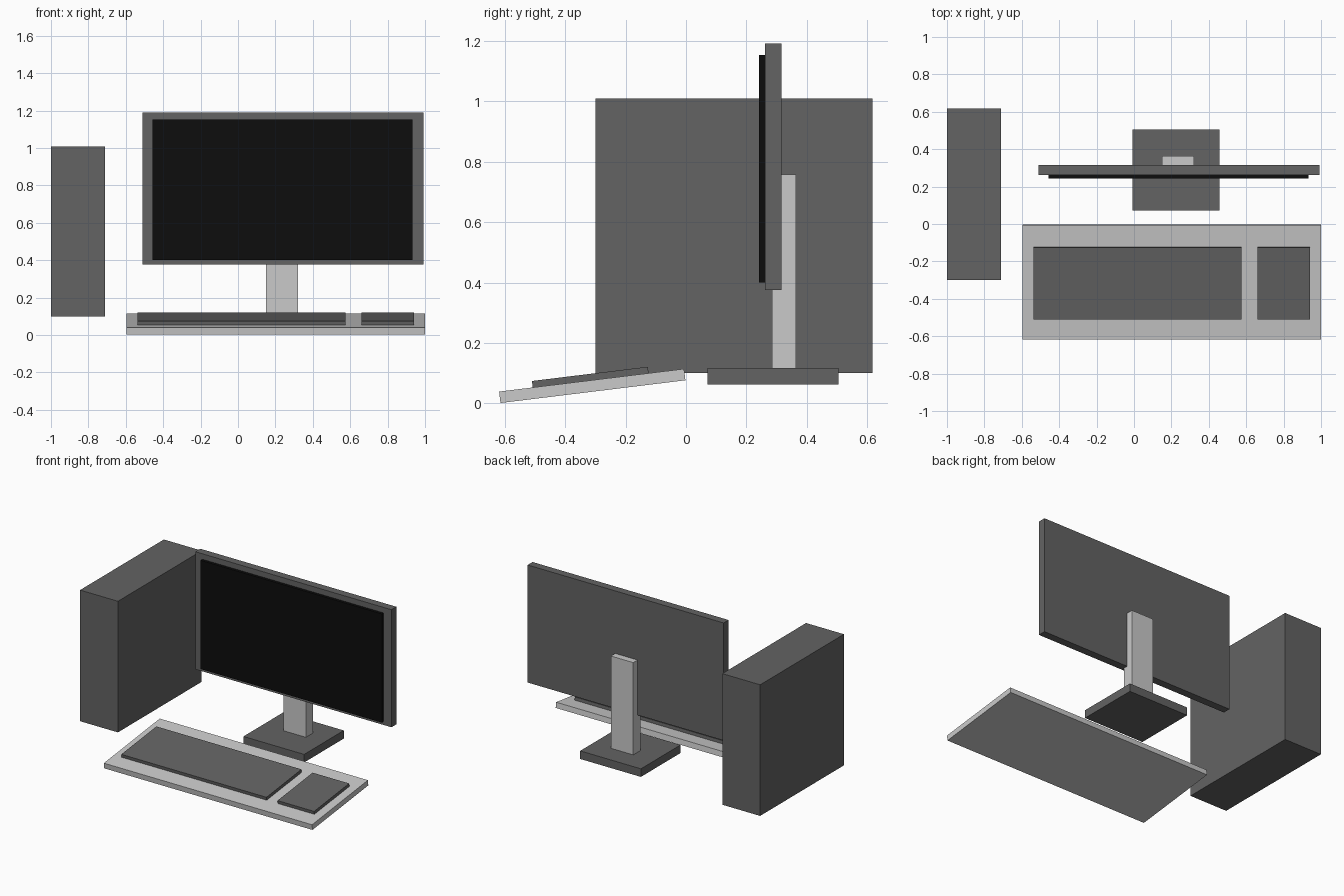
import bpy
import math
from mathutils import Matrix, Vector

default = bpy.data.objects.get("Cube")
if default:
    bpy.data.objects.remove(default, do_unlink=True)


def material(name, r, g, b):
    mat = bpy.data.materials.new(name)
    mat.use_nodes = True
    mat.diffuse_color = (r, g, b, 1)
    mat.node_tree.nodes["Principled BSDF"].inputs["Base Color"].default_value = (r, g, b, 1)
    return mat


dark_grey = material("dark grey", 0.125, 0.125, 0.125)
light_grey = material("light grey", 0.59, 0.59, 0.59)
black = material("screen black", 0.004, 0.004, 0.004)


def box(name, x, y, z, mat, frame=Matrix()):
    """Box spanning the x, y and z ranges, placed in the given frame."""
    bpy.ops.mesh.primitive_cube_add(size=1)
    obj = bpy.context.object
    obj.name = name
    size = Vector((x[1] - x[0], y[1] - y[0], z[1] - z[0]))
    centre = Vector((sum(x), sum(y), sum(z))) / 2
    obj.data.transform(Matrix.Translation(centre) @ Matrix.Diagonal(size).to_4x4())
    obj.matrix_world = frame
    obj.data.materials.append(mat)
    return obj


# Computer tower
box("tower", (-1, -0.71), (-0.3, 0.617), (0.1, 1.008), dark_grey)

# Monitor on its stand
box("monitor_base", (-0.008, 0.457), (0.071, 0.505), (0.062, 0.118), dark_grey)
box("monitor_stand", (0.15, 0.321), (0.285, 0.363), (0.11, 0.757), light_grey)
box("monitor_body", (-0.51, 0.992), (0.262, 0.316), (0.376, 1.19), dark_grey)
box("screen", (-0.456, 0.932), (0.242, 0.265), (0.4, 1.152), black)

# Keyboard, tilted up towards the back
tilt = Matrix.Translation((0, -0.31, 0.058)) @ Matrix.Rotation(math.radians(7), 4, "X")
box("keyboard_body", (-0.595, 1), (-0.308, 0.308), (-0.019, 0.019), light_grey, tilt)
for name, x in (("main_keys", (-0.537, 0.575)), ("number_pad", (0.66, 0.94))):
    box(name, x, (-0.196, 0.19), (0.01, 0.0405), dark_grey, tilt)
